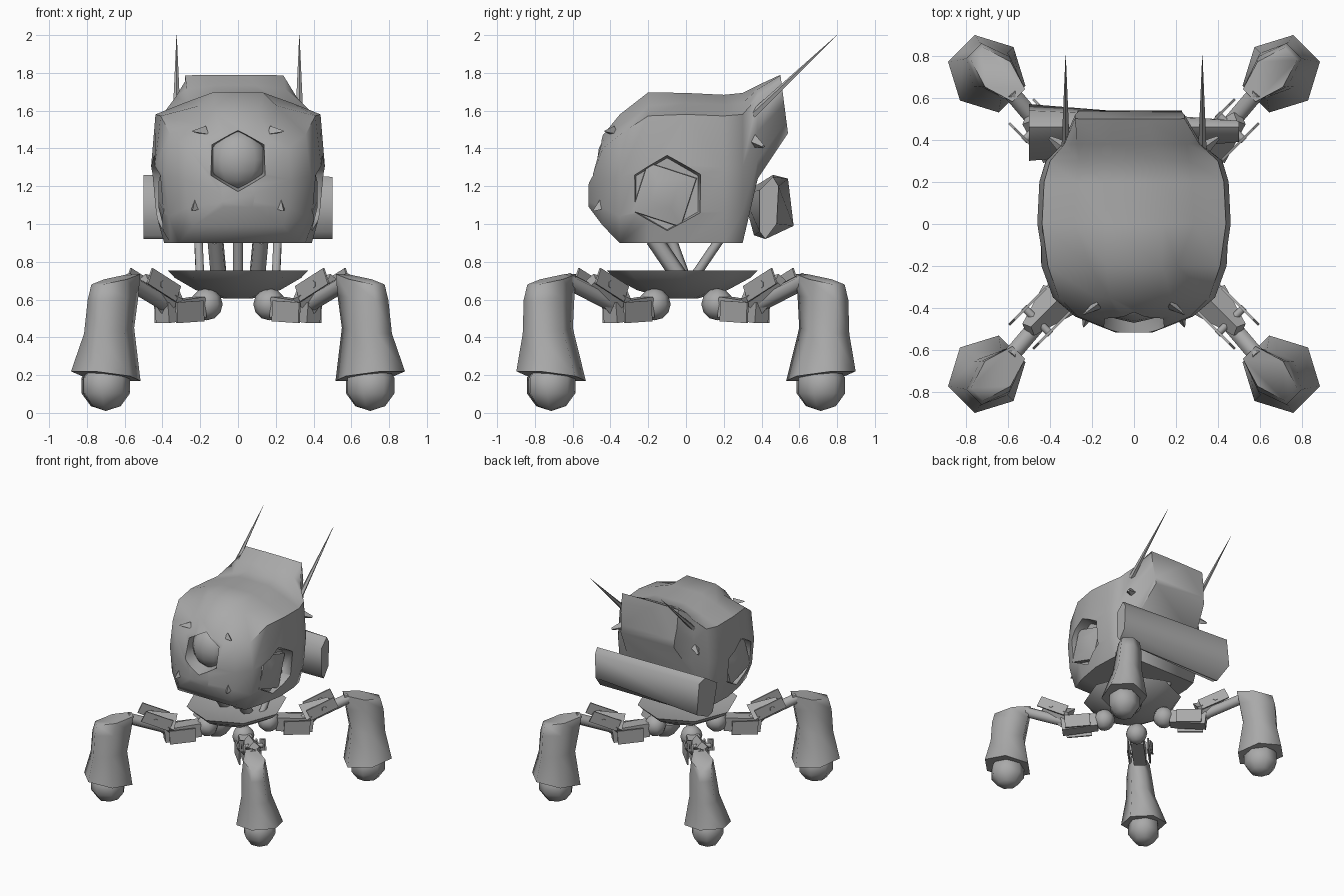
import bpy, bmesh
from math import sin, cos, pi, radians
from mathutils import Matrix, Vector

cube = bpy.data.objects.get("Cube")
if cube:
    bpy.data.objects.remove(cube)

metal = bpy.data.materials.new("grey metal")
metal.use_nodes = True
metal.diffuse_color = (0.4, 0.4, 0.4, 1)
metal.node_tree.nodes["Principled BSDF"].inputs["Base Color"].default_value = (0.4, 0.4, 0.4, 1)


def finish(name, bm, angle=45, turn=0.0):
    bmesh.ops.recalc_face_normals(bm, faces=bm.faces)
    mesh = bpy.data.meshes.new(name)
    bm.to_mesh(mesh)
    bm.free()
    mesh.transform(Matrix.Rotation(turn, 4, 'Z'))
    mesh.materials.append(metal)
    obj = bpy.data.objects.new(name, mesh)
    bpy.context.collection.objects.link(obj)
    smooth(obj, angle)
    return obj


def smooth(obj, angle):
    bpy.ops.object.select_all(action='DESELECT')
    obj.select_set(True)
    bpy.context.view_layer.objects.active = obj
    bpy.ops.object.shade_smooth_by_angle(angle=radians(angle))


def loft(name, rings, angle=45, turn=0.0):
    bm = bmesh.new()
    loops = [[bm.verts.new(p) for p in ring] for ring in rings]
    n = len(loops[0])
    for a, b in zip(loops, loops[1:]):
        for i in range(n):
            j = (i + 1) % n
            bm.faces.new((a[i], a[j], b[j], b[i]))
    bm.faces.new(loops[0])
    bm.faces.new(loops[-1])
    return finish(name, bm, angle, turn)


def rod(name, a, b, r1, r2, sides=6, angle=65, turn=0.0):
    a, b = Vector(a), Vector(b)
    aim = (b - a).to_track_quat('Z', 'Y').to_matrix().to_4x4()
    bm = bmesh.new()
    bmesh.ops.create_cone(bm, cap_ends=True, segments=sides, radius1=r1, radius2=r2,
                          depth=(b - a).length, matrix=Matrix.Translation((a + b) / 2) @ aim)
    return finish(name, bm, angle, turn)


def box(name, a, b, width, height, turn=0.0):
    a, b = Vector(a), Vector(b)
    aim = (b - a).to_track_quat('X', 'Z').to_matrix().to_4x4()
    size = Matrix.Diagonal(((b - a).length, width, height, 1))
    bm = bmesh.new()
    bmesh.ops.create_cube(bm, size=1, matrix=Matrix.Translation((a + b) / 2) @ aim @ size)
    return finish(name, bm, 30, turn)


def ball(name, centre, size, segments=8, rings=6, angle=65, turn=0.0):
    bm = bmesh.new()
    bmesh.ops.create_uvsphere(bm, u_segments=segments, v_segments=rings, radius=1,
                              matrix=Matrix.Translation(centre) @ Matrix.Diagonal((*size, 1)))
    return finish(name, bm, angle, turn)


# Head: sections from front to back, each becoming boxier towards the rear visor
def head_section(y, low, high, half, boxy, lean=0.0, shift=0.0):
    side = [(0.85 + 0.1 * boxy, 0), (0.95, 0.2), (1, 0.5), (0.95 + 0.05 * boxy, 0.84 + 0.05 * boxy),
            (0.62 + 0.38 * boxy, 0.915 + 0.075 * boxy)]
    outline = side + [(0.3, 0.98 + 0.02 * boxy), (-0.3, 0.98 + 0.02 * boxy)]
    outline += [(-x, t) for x, t in reversed(side)]
    return [(x * half + shift, y - lean * t, low + (high - low) * t) for x, t in outline]


head = loft("head", [
    head_section(-0.515, 1.09, 1.23, 0.09, 0),
    head_section(-0.44, 0.99, 1.48, 0.28, 0),
    head_section(-0.35, 0.90, 1.60, 0.385, -0.4),
    head_section(-0.20, 0.90, 1.72, 0.44, -0.4),
    head_section(0.00, 0.90, 1.71, 0.46, 0),
    head_section(0.20, 0.90, 1.70, 0.45, 0),
    head_section(0.30, 0.90, 1.71, 0.42, 0),
    head_section(0.38, 1.24, 1.74, 0.33, 0.45, 0, -0.01),
    head_section(0.54, 1.48, 1.79, 0.26, 1, 0.04, -0.02)], 60)

# Sockets for the windows
sockets = [rod("front_socket_cutter", (0, -0.60, 1.34), (0, -0.38, 1.34), 0.18, 0.15)]
for s in (-1, 1):
    sockets.append(rod("side_socket_cutter", (s * 0.55, -0.10, 1.16), (s * 0.36, -0.10, 1.16), 0.22, 0.19))
for cutter in sockets:
    cut = head.modifiers.new("socket", 'BOOLEAN')
    cut.operation = 'DIFFERENCE'
    cut.object = cutter
    bpy.context.view_layer.objects.active = head
    bpy.ops.object.modifier_apply(modifier=cut.name)
    bpy.data.objects.remove(cutter)
smooth(head, 60)


# Windows, antennas and small spikes on the head
def pane(x, radius):
    turns = [radians(27 + 90 * i) for i in range(4)]
    return [(x, -0.115 + radius * cos(a), 1.155 + radius * sin(a)) for a in turns]


ball("front_eye", (0, -0.36, 1.34), (0.155, 0.11, 0.155), 10, 8)
for s in (-1, 1):
    loft("side_window", [pane(s * 0.34, 0.195), pane(s * 0.395, 0.19), pane(s * 0.42, 0.08)], 60)
    rod("antenna", (s * 0.325, 0.27, 1.50), (s * 0.325, 0.80, 2.0), 0.025, 0.001, 5)
    rod("antenna_base", (s * 0.34, 0.23, 1.47), (s * 0.33, 0.32, 1.56), 0.035, 0.025, 5)
    rod("cheek_spike", (s * 0.21, -0.40, 1.12), (s * 0.24, -0.49, 1.07), 0.06, 0.004, 3, 20)
    rod("brow_spike", (s * 0.17, -0.38, 1.49), (s * 0.24, -0.43, 1.49), 0.03, 0.004, 3, 20)
    rod("rear_spike", (s * 0.33, 0.36, 1.44), (s * 0.40, 0.41, 1.41), 0.035, 0.01, 4, 20)

# Tank across the back, narrowing to one side
tank_left = [(0.30, 1.16), (0.36, 0.94), (0.42, 0.92), (0.57, 0.99), (0.54, 1.24), (0.46, 1.26)]
tank_right = [(0.39, 1.18), (0.39, 0.96), (0.42, 0.92), (0.48, 1.00), (0.49, 1.20), (0.46, 1.25)]
loft("back_tank", [[(-0.5, y, z) for y, z in tank_left], [(0.5, y, z) for y, z in tank_right]], 65)


# Body dish and the struts carrying the head
def circle(radius, z, n=8):
    return [(0.93 * radius * cos(2 * pi * i / n), radius * sin(2 * pi * i / n) - 0.02, z) for i in range(n)]


loft("body_dish", [circle(0.08, 0.605), circle(0.24, 0.65), circle(0.36, 0.715), circle(0.40, 0.755),
                   circle(0.2, 0.71)], 40)
for s in (-1, 1):
    rod("front_strut", (s * 0.10, -0.02, 0.70), (s * 0.12, -0.17, 0.92), 0.045, 0.045)
    rod("rear_strut", (s * 0.20, 0.03, 0.70), (s * 0.21, 0.18, 0.92), 0.025, 0.025)
rod("centre_strut", (0, 0, 0.70), (0, -0.08, 0.92), 0.03, 0.03)


# Four legs, each built outward along x and turned onto its diagonal
def shin_ring(inner, outer, half, z_in, z_out, offset):
    points = []
    for i in range(6):
        a = radians(30 + 60 * i)
        f = 0.5 + 0.5 * cos(a) / cos(radians(30))
        points.append((inner + (outer - inner) * f, half * sin(a) + offset, z_in + (z_out - z_in) * f))
    return points


for k in range(4):
    turn = radians(45 + 90 * k)
    side = (-1) ** k
    ball("hip_ball", (0.235, 0, 0.575), (0.085, 0.085, 0.085), 8, 6, turn=turn)
    box("inner_link", (0.29, 0, 0.56), (0.57, 0, 0.53), 0.10, 0.11, turn)
    rod("outer_link", (0.51, 0, 0.60), (0.71, 0, 0.70), 0.10, 0.04, 4, 30, turn)
    rod("link_rod", (0.50, 0, 0.56), (0.86, side * 0.03, 0.70), 0.045, 0.045, 6, turn=turn)
    for t in (-0.08, 0.08):
        box("inner_link_plate", (0.34, t, 0.54), (0.54, t, 0.53), 0.012, 0.11, turn)
        box("outer_link_plate", (0.53, t, 0.63), (0.74, t, 0.725), 0.012, 0.09, turn)
    rod("link_pin", (0.65, -0.09, 0.68), (0.65, 0.09, 0.68), 0.02, 0.02, 6, turn=turn)
    loft("shin", [shin_ring(0.82, 1.10, 0.085, 0.735, 0.68, side * 0.045),
                  shin_ring(0.84, 1.12, 0.10, 0.62, 0.60, side * 0.045),
                  shin_ring(0.87, 1.13, 0.115, 0.45, 0.42, side * 0.035),
                  shin_ring(0.83, 1.17, 0.18, 0.17, 0.22, side * 0.01)], 70, turn)
    ball("foot", (1.0, side * 0.01, 0.145), (0.14, 0.13, 0.135), 7, 5, turn=turn)
